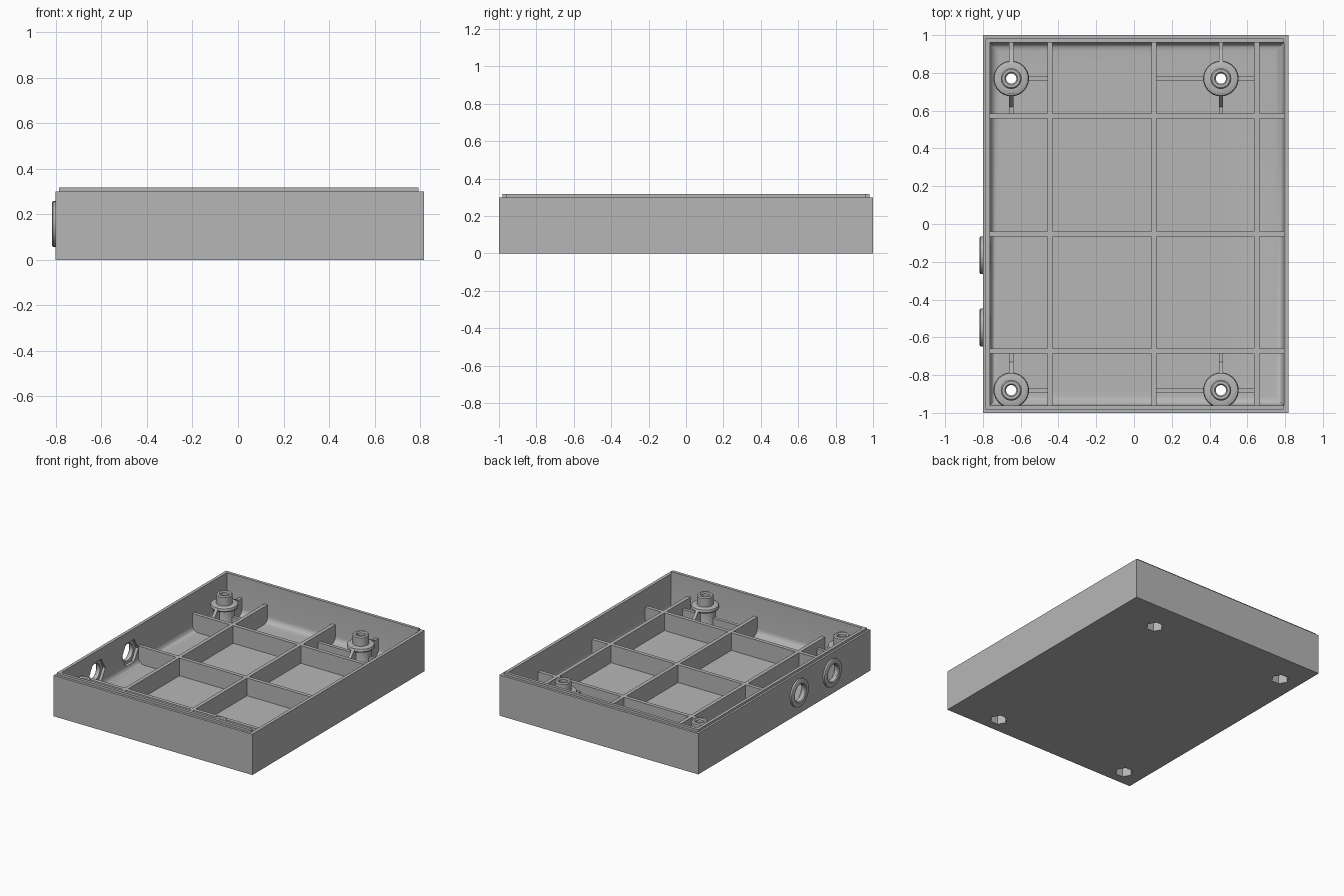
import bpy, bmesh
from math import pi, sin, cos
from mathutils import Matrix

if "Cube" in bpy.data.objects:
    bpy.data.objects.remove(bpy.data.objects["Cube"], do_unlink=True)

grey = bpy.data.materials.new("mid_grey")
grey.use_nodes = True
GREY = (0.47, 0.47, 0.47, 1)
grey.diffuse_color = GREY
grey.node_tree.nodes["Principled BSDF"].inputs["Base Color"].default_value = GREY

# Main dimensions
LEFT, RIGHT, HALF_Y, RIM = -0.80, 0.817, 1.0, 0.30
IN_L, IN_R, IN_Y = -0.762, 0.793, 0.96
FLOOR, RIB_TOP, LOW_TOP, RIB_W = 0.04, 0.17, 0.117, 0.027
RIB_X, RIB_Y = (-0.444, 0.106, 0.65), (0.572, -0.053, -0.672)
BOSS_X, BOSS_Y = (-0.65, 0.46), (0.77, -0.88)
PORT_Y, PORT_Z = (-0.165, -0.548), 0.157


def finish(name, bm, smooth=False):
    bmesh.ops.recalc_face_normals(bm, faces=bm.faces)
    mesh = bpy.data.meshes.new(name)
    bm.to_mesh(mesh)
    bm.free()
    mesh.materials.append(grey)
    ob = bpy.data.objects.new(name, mesh)
    bpy.context.collection.objects.link(ob)
    if smooth:
        smooth_shade(ob)
    return ob


def smooth_shade(ob):
    bpy.ops.object.select_all(action='DESELECT')
    ob.select_set(True)
    bpy.context.view_layer.objects.active = ob
    bpy.ops.object.shade_smooth_by_angle(angle=0.6)


def box(name, x0, x1, y0, y1, z0, z1, fillet=0):
    bm = bmesh.new()
    bmesh.ops.create_cube(bm, size=1)
    for v in bm.verts:
        v.co = ((x0 + x1) / 2 + v.co.x * (x1 - x0),
                (y0 + y1) / 2 + v.co.y * (y1 - y0),
                (z0 + z1) / 2 + v.co.z * (z1 - z0))
    if fillet:
        low = [e for e in bm.edges if all(v.co.z < z0 + 0.001 for v in e.verts)]
        bmesh.ops.bevel(bm, geom=low, offset=fillet, segments=6,
                        profile=0.5, affect='EDGES')
    return finish(name, bm)


def prism(name, sides, radius, matrix, depth, turn=0):
    """Closed n-sided prism centred on the matrix, along its z."""
    bm = bmesh.new()
    bmesh.ops.create_cone(bm, cap_ends=True, segments=sides, radius1=radius,
                          radius2=radius, depth=depth,
                          matrix=matrix @ Matrix.Rotation(turn, 4, 'Z'))
    return finish(name, bm)


def lathe(name, profile, matrix, steps=40):
    """Spin a closed (radius, height) loop around z."""
    bm = bmesh.new()
    rings = [[bm.verts.new((r * cos(2 * pi * i / steps), r * sin(2 * pi * i / steps), z))
              for r, z in profile] for i in range(steps)]
    n = len(profile)
    for i in range(steps):
        a, b = rings[i], rings[(i + 1) % steps]
        for j in range(n):
            k = (j + 1) % n
            bm.faces.new((a[j], b[j], b[k], a[k]))
    bm.transform(matrix)
    return finish(name, bm, True)


def combine(ob, other, operation):
    mod = ob.modifiers.new(operation, 'BOOLEAN')
    mod.operation, mod.solver, mod.object = operation, 'EXACT', other
    bpy.context.view_layer.update()
    graph = bpy.context.evaluated_depsgraph_get()
    mesh = bpy.data.meshes.new_from_object(ob.evaluated_get(graph))
    ob.modifiers.clear()
    ob.data = mesh
    bpy.data.objects.remove(other, do_unlink=True)


def gusset(name, x, y, side, end, low):
    """Rib along y from a boss, ramping up to its collar."""
    pts = [(0.063, 0.03), (end, 0.03), (end, low), (0.15, low), (0.08, 0.2), (0.063, 0.2)]
    bm = bmesh.new()
    face = bm.faces.new([bm.verts.new((x - 0.011, y + side * r, z)) for r, z in pts])
    out = bmesh.ops.extrude_face_region(bm, geom=[face])
    for v in out["geom"]:
        if isinstance(v, bmesh.types.BMVert):
            v.co.x += 0.022
    return finish(name, bm)


# Tray with a raised lip on three sides and a filleted cavity
tray = box("tray", LEFT, RIGHT, -HALF_Y, HALF_Y, 0, RIM)
combine(tray, box("lip", -0.785, IN_R - 0.001, -0.982, 0.982, 0.2, 0.317), 'UNION')
combine(tray, box("cavity", IN_L, IN_R, -IN_Y, IN_Y, FLOOR, 0.5, 0.045), 'DIFFERENCE')

# Cable ports: hole through the wall, hex pocket inside, ring outside
for i, y in enumerate(PORT_Y):
    def across(x):
        return Matrix.Translation((x, y, PORT_Z)) @ Matrix.Rotation(-pi / 2, 4, 'Y')
    combine(tray, prism("port_hole", 32, 0.062, across(-0.8), 0.2), 'DIFFERENCE')
    combine(tray, prism("port_pocket", 6, 0.095, across(IN_L), 0.04), 'DIFFERENCE')
    lathe(f"port_ring_{i}", [(0.062, -0.005), (0.1, -0.005), (0.1, 0.013),
                             (0.094, 0.017), (0.068, 0.017), (0.062, 0.011)], across(LEFT))

# Screw bosses with a collar, and hex pockets underneath
BOSS = [(0.027, 0.02), (0.08, 0.02), (0.08, 0.045), (0.072, 0.06), (0.072, 0.165),
        (0.09, 0.17), (0.094, 0.178), (0.09, 0.195), (0.08, 0.2), (0.055, 0.2),
        (0.055, 0.262), (0.048, 0.27), (0.034, 0.27), (0.027, 0.262)]
for x in BOSS_X:
    for y in BOSS_Y:
        tag = ("left" if x > 0 else "right") + ("_back" if y > 0 else "_front")
        at = Matrix.Translation((x, y, 0))
        boss = lathe("boss_" + tag, BOSS, at)
        for target in (tray, boss):
            combine(target, prism("hex_pocket", 6, 0.06, at, 0.16, pi / 6), 'DIFFERENCE')
        smooth_shade(boss)

        # Ribs joining each boss to its neighbours
        if y > 0:
            gusset("gusset_inner_" + tag, x, y, -1, y - RIB_Y[0], LOW_TOP)
            gusset("gusset_wall_" + tag, x, y, 1, IN_Y - y + 0.005, 0.163)
        else:
            gusset("gusset_inner_" + tag, x, y, 1, RIB_Y[2] - y, LOW_TOP)
            box("wall_rib_" + tag, x - 0.011, x + 0.011, -IN_Y - 0.005, y - 0.063, 0.03, LOW_TOP)
        ends = (RIB_X[1], RIB_X[2]) if x > 0 else (RIB_X[0],)
        for j, end in enumerate(ends):
            a, b = sorted((end, x + (0.063 if end > x else -0.063)))
            box(f"side_rib_{tag}_{j}", a, b, y - 0.012, y + 0.012, 0.03, LOW_TOP)

# Floor rib grid
for i, x in enumerate(RIB_X):
    box(f"long_rib_{i}", x - RIB_W / 2, x + RIB_W / 2, -IN_Y - 0.005, IN_Y + 0.005, 0.03, RIB_TOP)
for i, y in enumerate(RIB_Y):
    box(f"cross_rib_{i}", IN_L - 0.005, IN_R + 0.005, y - RIB_W / 2, y + RIB_W / 2, 0.03, RIB_TOP)

smooth_shade(tray)
